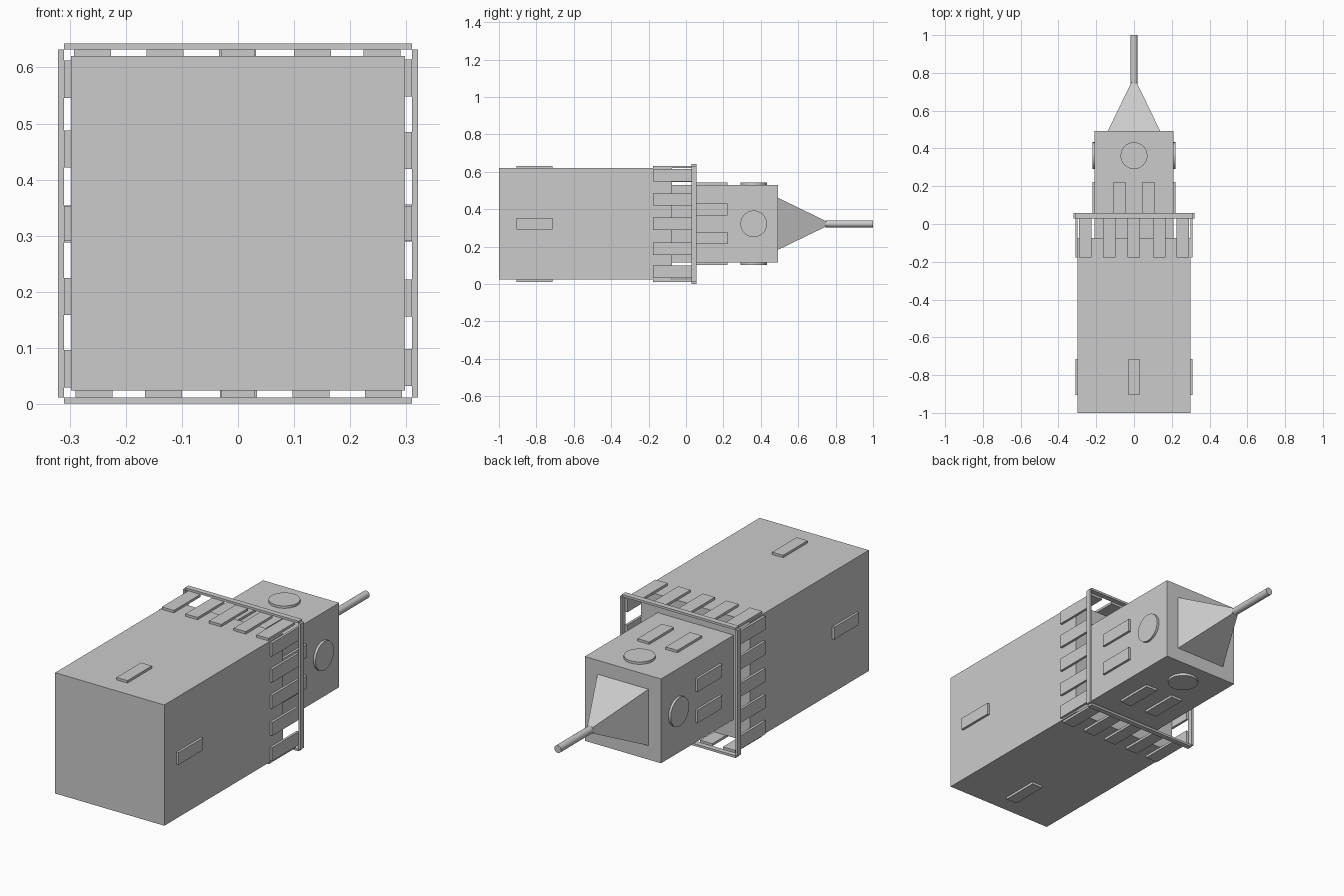
import bpy
from math import pi
from mathutils import Matrix, Vector

cube = bpy.data.objects.get("Cube")
if cube:
    bpy.data.objects.remove(cube, do_unlink=True)

CENTRE = Vector((0, 0, 0.322))
MAIN, UPPER, THICK = 0.298, 0.208, 0.012

stone = bpy.data.materials.new("grey_stone")
stone.use_nodes = True
colour = (0.6, 0.6, 0.6, 1)
stone.diffuse_color = colour
stone.node_tree.nodes["Principled BSDF"].inputs["Base Color"].default_value = colour


def finish(name, turn=0):
    """Name the new part, give it its colour and turn it about the tower axis."""
    obj = bpy.context.object
    obj.name = name
    obj.data.materials.append(stone)
    spin = Matrix.Translation(CENTRE) @ Matrix.Rotation(turn * pi / 2, 4, "Y")
    obj.data.transform(spin @ obj.matrix_basis)
    obj.matrix_basis = Matrix.Identity(4)
    return obj


def box(name, x, y, z, turn=0):
    """Box from (low, high) ranges, measured from the tower axis."""
    bpy.ops.mesh.primitive_cube_add(size=1, location=[sum(r) / 2 for r in (x, y, z)])
    bpy.context.object.scale = [r[1] - r[0] for r in (x, y, z)]
    bpy.context.view_layer.update()
    return finish(name, turn)


# Tower blocks
box("main_tower", (-MAIN, MAIN), (-1, -0.075), (-MAIN, MAIN))
box("upper_tower", (-UPPER, UPPER), (-0.075, 0.492), (-UPPER, UPPER))

# Details repeated on the four sides
for side in range(4):
    outer = MAIN + THICK
    box("lower_window", (-0.03, 0.03), (-0.905, -0.714), (MAIN, outer), side)
    for x in (-0.259, -0.13, -0.001, 0.133, 0.257):
        box("balcony_slat", (x - 0.033, x + 0.033), (-0.177, 0.032), (MAIN, outer), side)
    box("balcony_rail", (-outer, outer), (0.03, 0.057), (outer, outer + 0.011), side)
    for x in (-0.077, 0.077):
        box("upper_window", (x - 0.032, x + 0.032), (0.032, 0.223), (UPPER, UPPER + THICK), side)
    bpy.ops.mesh.primitive_cylinder_add(
        vertices=32, radius=0.071, depth=THICK, location=(0, 0.362, UPPER + THICK / 2))
    finish("clock_face", side)
    bpy.ops.object.shade_smooth_by_angle()

# Pyramid roof, a four-sided cone turned square to the tower
bpy.ops.mesh.primitive_cone_add(vertices=4, radius1=0.139 * 2 ** 0.5, radius2=0.018, depth=0.26)
roof = bpy.context.object
roof.matrix_basis = (Matrix.Translation((0, 0.622, 0))
                     @ Matrix.Rotation(-pi / 2, 4, "X") @ Matrix.Rotation(pi / 4, 4, "Z"))
finish("pyramid_roof")

# Spire rod
bpy.ops.mesh.primitive_cylinder_add(
    vertices=24, radius=0.0185, depth=0.255, location=(0, 0.8725, 0), rotation=(-pi / 2, 0, 0))
finish("spire_rod")
bpy.ops.object.shade_smooth_by_angle()
